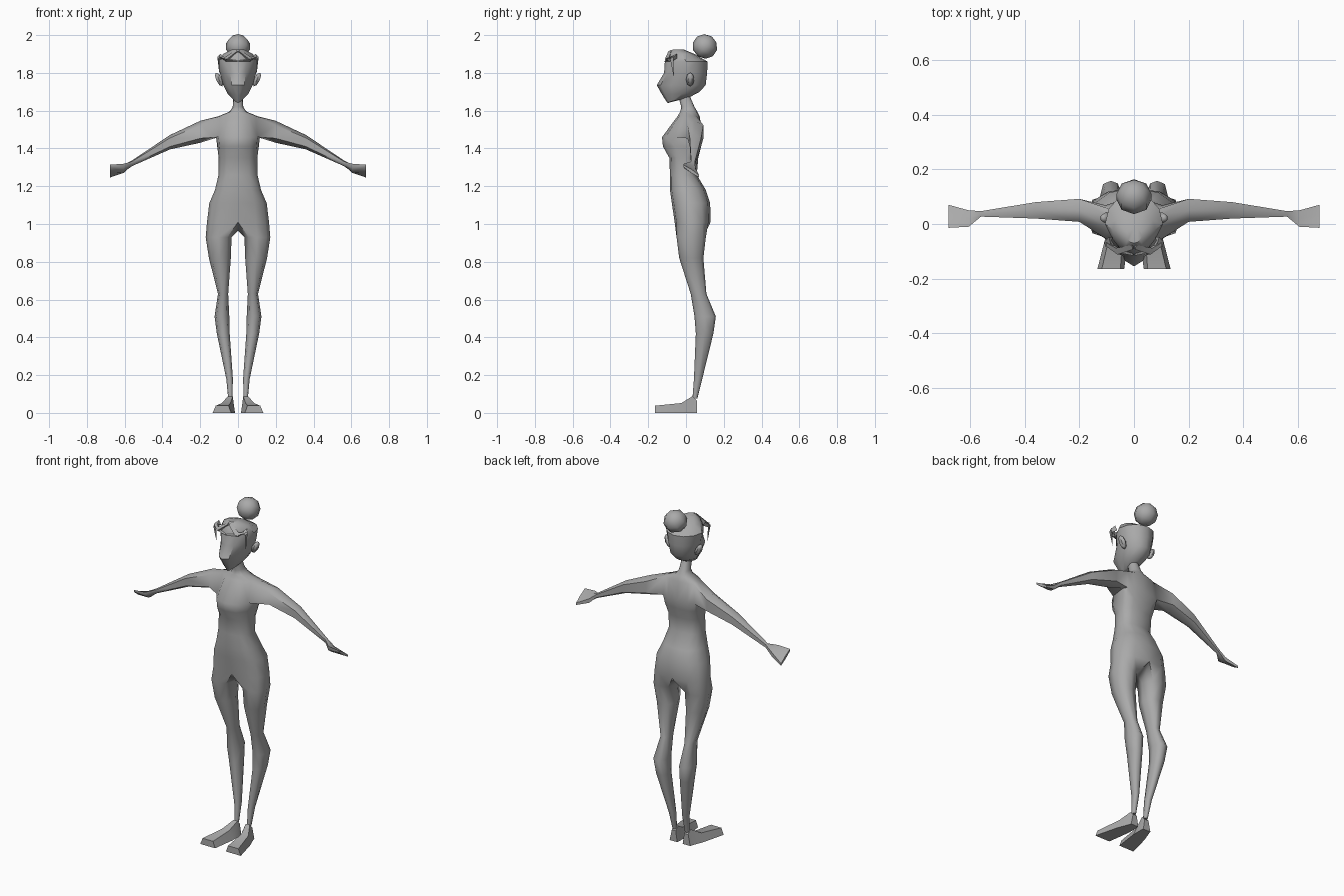
import bpy, bmesh, math
from mathutils import Matrix

if "Cube" in bpy.data.objects:
    bpy.data.objects.remove(bpy.data.objects["Cube"])

grey = bpy.data.materials.new("plain grey")
grey.diffuse_color = (0.4, 0.4, 0.4, 1)
grey.use_nodes = True
grey.node_tree.nodes["Principled BSDF"].inputs["Base Color"].default_value = grey.diffuse_color


def finish(bm, name, angle=60, mirror=True):
    bmesh.ops.recalc_face_normals(bm, faces=bm.faces)
    me = bpy.data.meshes.new(name)
    bm.to_mesh(me)
    bm.free()
    me.materials.append(grey)
    me.shade_smooth()
    me.set_sharp_from_angle(angle=math.radians(angle))
    ob = bpy.data.objects.new(name, me)
    bpy.context.collection.objects.link(ob)
    if mirror:
        m = ob.modifiers.new("mirror", 'MIRROR')
        m.merge_threshold = 0.0005
    return ob


def ring(bm, pts):
    return [bm.verts.new(p) for p in pts]


def bridge(bm, a, b, closed=True, skip=()):
    n = len(a)
    for i in range(n if closed else n - 1):
        if i not in skip:
            j = (i + 1) % n
            bm.faces.new((a[i], a[j], b[j], b[i]))


def spow(v, e):
    return math.copysign(abs(v) ** e, v) if abs(v) > 1e-6 else 0.0


def half_ring(z, w, yf, ym, yb, e=0.8):
    """Seven points from front centre round the side to back centre."""
    pts = []
    for k in range(7):
        s, c = math.sin(k * math.pi / 6), math.cos(k * math.pi / 6)
        pts.append((w * spow(s, e), ym - spow(c, e) * ((ym - yf) if c > 0 else (yb - ym)), z))
    return pts


# Body: half torso, with arm and leg grown out of it
bm = bmesh.new()
torso = [  # z, half width, front y, middle y, back y
    (1.69, .024, -.045, -.015, .015), (1.62, .028, -.025, .01, .045),
    (1.595, .045, -.03, .02, .06), (1.57, .105, -.045, .035, .073),
    (1.46, .116, -.127, .045, .086), (1.41, .11, -.122, .03, .08),
    (1.35, .102, -.088, .0, .065), (1.26, .103, -.085, -.01, .057),
    (1.18, .122, -.085, .0, .105), (1.11, .152, -.075, .02, .128),
    (1.01, .164, -.06, .03, .13)]
rings = [ring(bm, half_ring(*t)) for t in torso]
for i in range(len(rings) - 1):
    bridge(bm, rings[i], rings[i + 1], False, (2, 3) if i == 3 else ())

# Arm and hand
up, low = rings[3], rings[4]
prev = [up[2], up[3], up[4], low[4], low[3], low[2]]
shape = [(-1, .6), (0, 1), (1, .6), (1, -.6), (0, -1), (-1, -.6)]
for x, y, z, hy, hz, tilt in [
        (.2, .05, 1.488, .042, .058, 0), (.36, .05, 1.433, .03, .038, 0),
        (.56, .037, 1.322, .01, .015, 0), (.605, .02, 1.295, .03, .02, .012),
        (.678, .028, 1.28, .042, .01, .028)]:
    cur = ring(bm, [(x, y + a * hy, z + b * hz - a * tilt) for a, b in shape])
    bridge(bm, prev, cur)
    prev = cur
bm.faces.new(prev)

# Leg
prev = rings[-1] + [bm.verts.new((0, .03, .965))]
angles = [math.radians(a) for a in (-38, 0, 42, 90, 138, 180, 218, 270)]
for z, xi, xo, yf, yb in [
        (.93, .034, .171, -.05, .105), (.82, .038, .154, -.036, .092),
        (.63, .052, .106, .025, .108), (.51, .046, .124, .045, .158),
        (.42, .044, .112, .052, .145), (.18, .027, .062, .042, .086),
        (.075, .03, .052, .034, .06)]:
    cx, hx, cy, hy = (xi + xo) / 2, (xo - xi) / 2, (yf + yb) / 2, (yb - yf) / 2
    cur = ring(bm, [(cx + hx * spow(math.sin(a), .8), cy - hy * spow(math.cos(a), .8), z)
                    for a in angles])
    bridge(bm, prev, cur)
    prev = cur
bm.faces.new(prev)
finish(bm, "body")

# Foot
bm = bmesh.new()
prev = None
for y, b0, b1, t0, t1, top in [
        (.057, .018, .068, .028, .054, .065), (.034, .016, .075, .028, .054, .088),
        (-.025, .016, .098, .04, .085, .052), (-.165, .036, .134, .05, .118, .038)]:
    cur = ring(bm, [(b0, y, 0), (b1, y, 0), (t1, y, top), (t0, y, top)])
    if prev:
        bridge(bm, prev, cur)
    else:
        bm.faces.new(cur)
    prev = cur
bm.faces.new(prev)
finish(bm, "foot", 40)

# Head: pointed nose and chin, rounded back
bm = bmesh.new()
head = [  # z, half width, front y, middle y, back y, backward rise
    (1.655, .022, -.098, -.05, .015, .015), (1.69, .055, -.125, -.02, .07, .008),
    (1.735, .078, -.155, .0, .104, 0), (1.80, .096, -.116, .0, .112, 0),
    (1.86, .106, -.112, .0, .114, 0), (1.90, .078, -.095, -.02, .045, 0),
    (1.925, .03, -.07, -.045, -.015, 0)]
prev = None
for z, w, yf, ym, yb, rise in head:
    pts = half_ring(z, w, yf, ym, yb, 1.0)
    cur = ring(bm, [(x * (.85 if 0 < k < 3 else 1), y, z + rise * (k / 3 - 1))
                    for k, (x, y, z) in enumerate(pts)])
    if prev:
        bridge(bm, prev, cur, False)
    else:
        bm.faces.new(cur)
    prev = cur
bm.faces.new(prev)
finish(bm, "head", 40)

# Ear
bm = bmesh.new()
bmesh.ops.create_uvsphere(bm, u_segments=6, v_segments=4, radius=1,
                          matrix=Matrix.Translation((.1, .022, 1.765))
                          @ Matrix.Rotation(math.radians(25), 4, 'Y')
                          @ Matrix.Diagonal((.018, .022, .04, 1)))
finish(bm, "ear", 50)

# Hair bun
bm = bmesh.new()
bmesh.ops.create_uvsphere(bm, u_segments=8, v_segments=5, radius=1,
                          matrix=Matrix.Translation((0, .1, 1.94))
                          @ Matrix.Rotation(math.radians(-35), 4, 'X')
                          @ Matrix.Diagonal((.067, .067, .064, 1)))
finish(bm, "hair_bun", 40, False)

# Fringe strand swept across the brow, and lock hanging beside the face
bm = bmesh.new()


def strand(path):
    prev = None
    for x, y, z, r in path:
        cur = ring(bm, [(x, y - r, z), (x + r * .6, y + r, z + r), (x - r * .6, y + r, z - r)])
        if prev:
            bridge(bm, prev, cur)
        else:
            bm.faces.new(cur)
        prev = cur
    bm.faces.new(prev)


strand([(.004, -.085, 1.915, .008), (.06, -.1, 1.872, .012), (.1, -.075, 1.885, .008)])
strand([(.085, -.06, 1.89, .012), (.104, -.075, 1.875, .009), (.097, -.065, 1.785, .001)])
strand([(.002, -.112, 1.862, .004), (.07, -.095, 1.868, .008), (.09, -.06, 1.89, .006)])
finish(bm, "fringe", 30)
